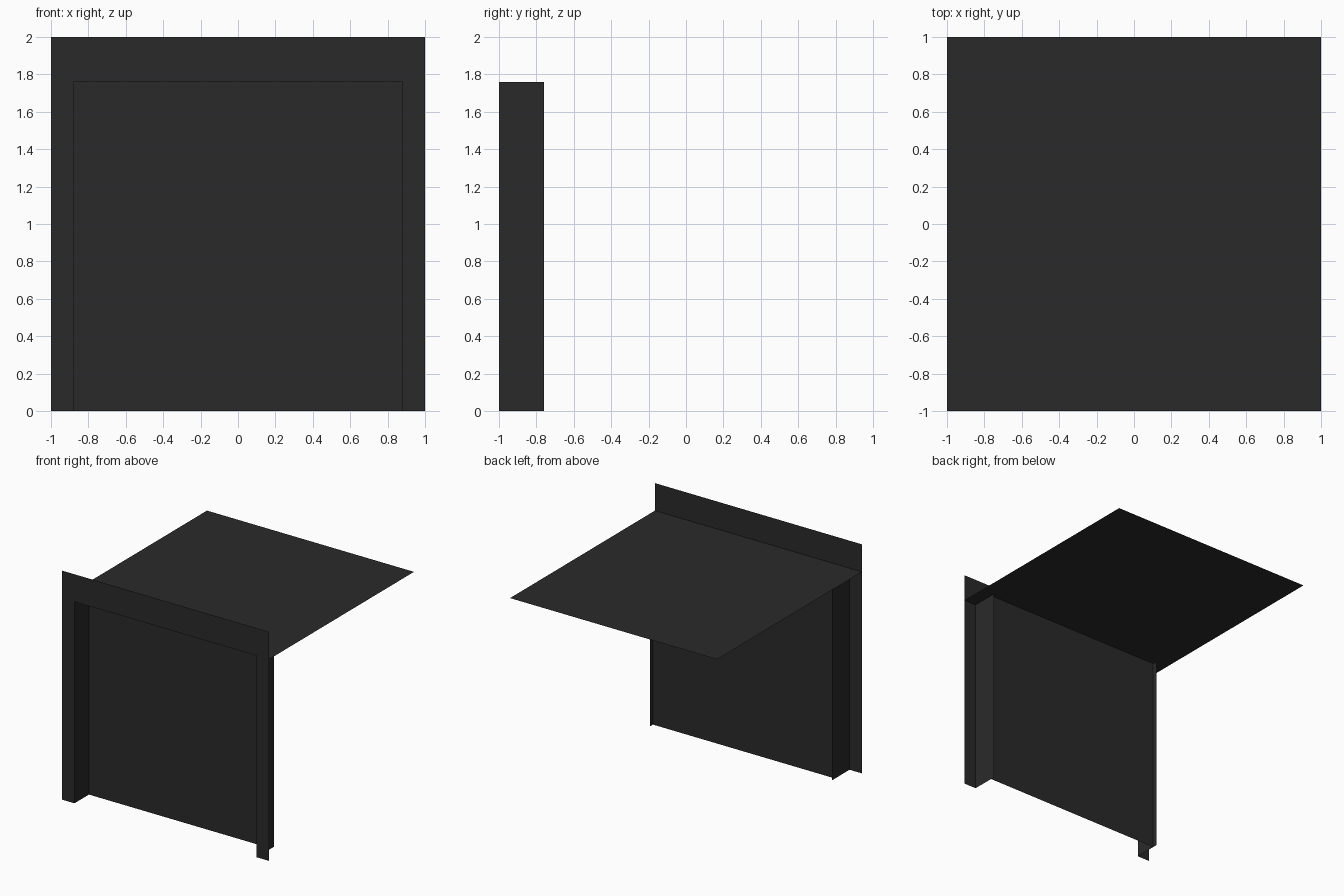
import bpy

if "Cube" in bpy.data.objects:
    bpy.data.objects.remove(bpy.data.objects["Cube"])

# One dark grey for the whole model
dark = bpy.data.materials.new("dark_grey")
dark.diffuse_color = (0.0229, 0.0229, 0.0229, 1)
dark.use_nodes = True
dark.node_tree.nodes["Principled BSDF"].inputs["Base Color"].default_value = dark.diffuse_color

W, H = 1.0, 2.0          # half width and height of the front
OW, OH = 0.88, 1.76      # half width and height of the opening
FRONT, PANEL, BACK = -1.0, -0.80, -0.76


def sheet(name, verts, faces):
    """Make an open, flat-shaded sheet object."""
    me = bpy.data.meshes.new(name)
    me.from_pydata(verts, [], faces)
    me.materials.append(dark)
    ob = bpy.data.objects.new(name, me)
    bpy.context.collection.objects.link(ob)
    return ob


# Front frame: two posts and a lintel around the opening
outline = [(-W, 0), (-OW, 0), (OW, 0), (W, 0),
           (-W, OH), (-OW, OH), (OW, OH), (W, OH),
           (-W, H), (W, H)]
sheet("front_frame", [(x, FRONT, z) for x, z in outline],
      [(0, 1, 5, 4), (2, 3, 7, 6), (4, 5, 6, 7, 9, 8)])

# Jambs: side walls of the opening, reaching just past the panel
for side, x in (("left", -OW), ("right", OW)):
    face = (0, 1, 2, 3) if x < 0 else (3, 2, 1, 0)
    sheet(side + "_jamb",
          [(x, FRONT, 0), (x, BACK, 0), (x, BACK, OH), (x, FRONT, OH)], [face])

# Door panel set back inside the jambs
sheet("door_panel", [(-OW, PANEL, 0), (OW, PANEL, 0),
                     (OW, PANEL, OH), (-OW, PANEL, OH)], [(0, 1, 2, 3)])

# Flat ceiling sheet running back from the lintel
sheet("ceiling_sheet", [(-W, -1, OH), (W, -1, OH), (W, 1, OH), (-W, 1, OH)],
      [(0, 1, 2, 3)])
